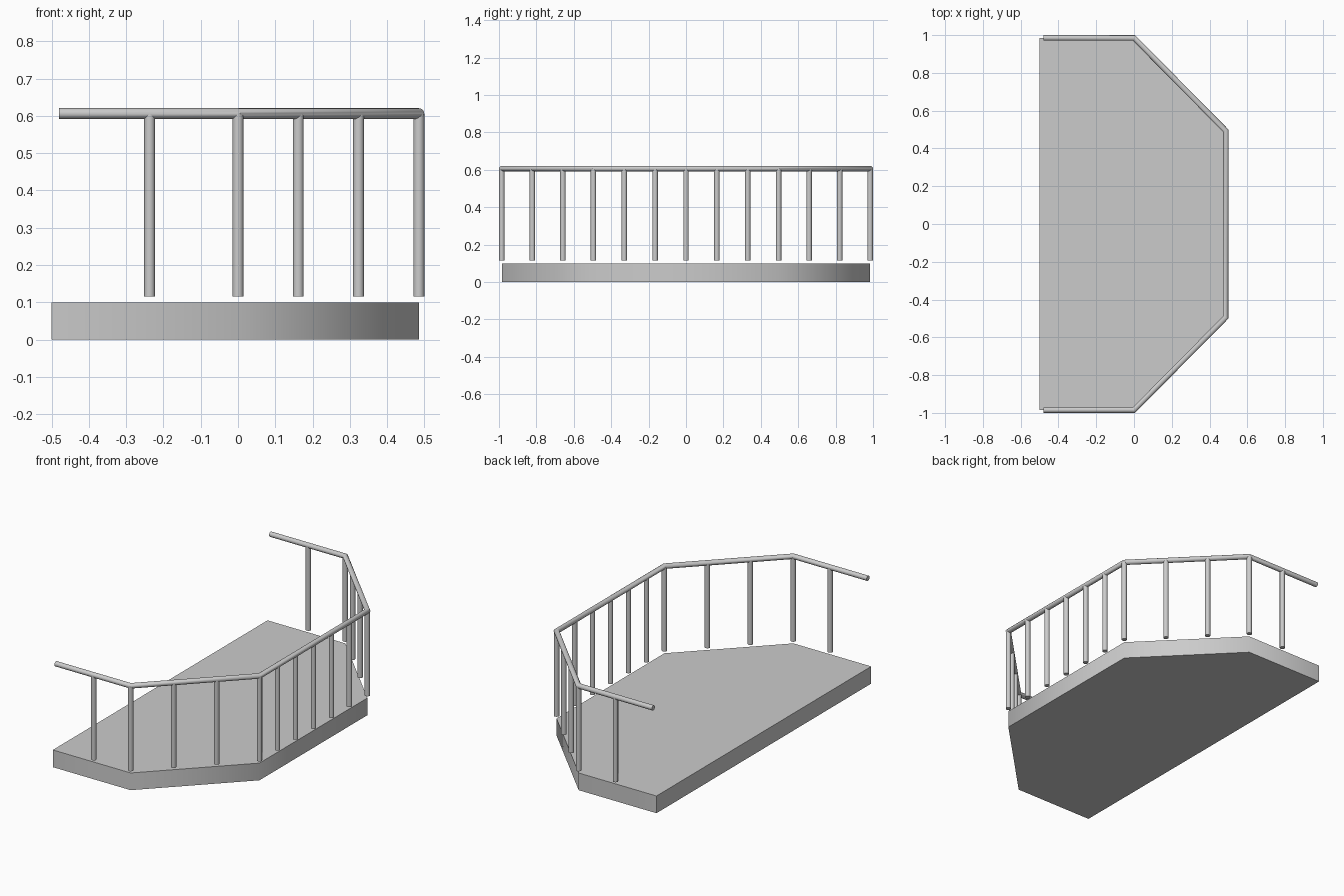
import bpy
import bmesh
import math
from mathutils import Vector

cube = bpy.data.objects.get("Cube")
if cube:
    bpy.data.objects.remove(cube, do_unlink=True)

grey = bpy.data.materials.new("light_grey")
grey.use_nodes = True
grey.diffuse_color = (0.6, 0.6, 0.6, 1)
grey.node_tree.nodes["Principled BSDF"].inputs["Base Color"].default_value = (0.6, 0.6, 0.6, 1)

RADIUS = 0.0145
HALF_WIDTH = 0.985
RAIL_Z = 0.606
POST_BOTTOM = 0.116
CORNERS = [Vector((0, -HALF_WIDTH)), Vector((0.485, -0.495)),
           Vector((0.485, 0.495)), Vector((0, HALF_WIDTH))]


def add_object(name, bm, angle):
    mesh = bpy.data.meshes.new(name)
    bmesh.ops.recalc_face_normals(bm, faces=bm.faces)
    bm.to_mesh(mesh)
    bm.free()
    mesh.materials.append(grey)
    obj = bpy.data.objects.new(name, mesh)
    bpy.context.collection.objects.link(obj)
    bpy.ops.object.select_all(action='DESELECT')
    obj.select_set(True)
    bpy.context.view_layer.objects.active = obj
    bpy.ops.object.shade_smooth_by_angle(angle=math.radians(angle))
    return obj


# Floor slab, extruded from its half-octagon outline
outline = [Vector((-0.5, -HALF_WIDTH)), *CORNERS, Vector((-0.5, HALF_WIDTH))]
bm = bmesh.new()
base = bm.faces.new([bm.verts.new((p.x, p.y, 0)) for p in outline])
top = bmesh.ops.extrude_face_region(bm, geom=[base], use_keep_orig=True)
bmesh.ops.translate(bm, vec=(0, 0, 0.1),
                    verts=[v for v in top["geom"] if isinstance(v, bmesh.types.BMVert)])
add_object("floor_slab", bm, 60)


# Handrail, a round section mitred at each corner of the path
path = [Vector((-0.48, -HALF_WIDTH)), *CORNERS, Vector((-0.48, HALF_WIDTH))]
SIDES = 16
bm = bmesh.new()
rings = []
for i, p in enumerate(path):
    before = (p - path[i - 1]).normalized() if i else None
    after = (path[i + 1] - p).normalized() if i + 1 < len(path) else None
    before, after = before or after, after or before
    tangent = (before + after).normalized()
    across = Vector((tangent.y, -tangent.x)) / tangent.dot(before)
    ring = []
    for k in range(SIDES):
        a = math.tau * k / SIDES
        q = p + across * RADIUS * math.cos(a)
        ring.append(bm.verts.new((q.x, q.y, RAIL_Z + RADIUS * math.sin(a))))
    rings.append(ring)
for lower, upper in zip(rings, rings[1:]):
    for k in range(SIDES):
        n = (k + 1) % SIDES
        bm.faces.new((lower[k], lower[n], upper[n], upper[k]))
bm.faces.new(rings[0])
bm.faces.new(rings[-1])
add_object("handrail", bm, 40)


# Balusters, evenly spaced along each run of the rail
def baluster(name, p):
    bm = bmesh.new()
    bmesh.ops.create_cone(bm, cap_ends=True, segments=SIDES, radius1=RADIUS,
                          radius2=RADIUS, depth=RAIL_Z - POST_BOTTOM)
    obj = add_object(name, bm, 40)
    obj.location = (p.x, p.y, (RAIL_Z + POST_BOTTOM) / 2)


spots = [Vector((-0.237, -HALF_WIDTH)), Vector((-0.237, HALF_WIDTH)), CORNERS[-1]]
for start, end, count in zip(CORNERS, CORNERS[1:], (3, 6, 3)):
    spots += [start.lerp(end, i / count) for i in range(count)]
for i, p in enumerate(spots):
    baluster(f"baluster_{i + 1}", p)
